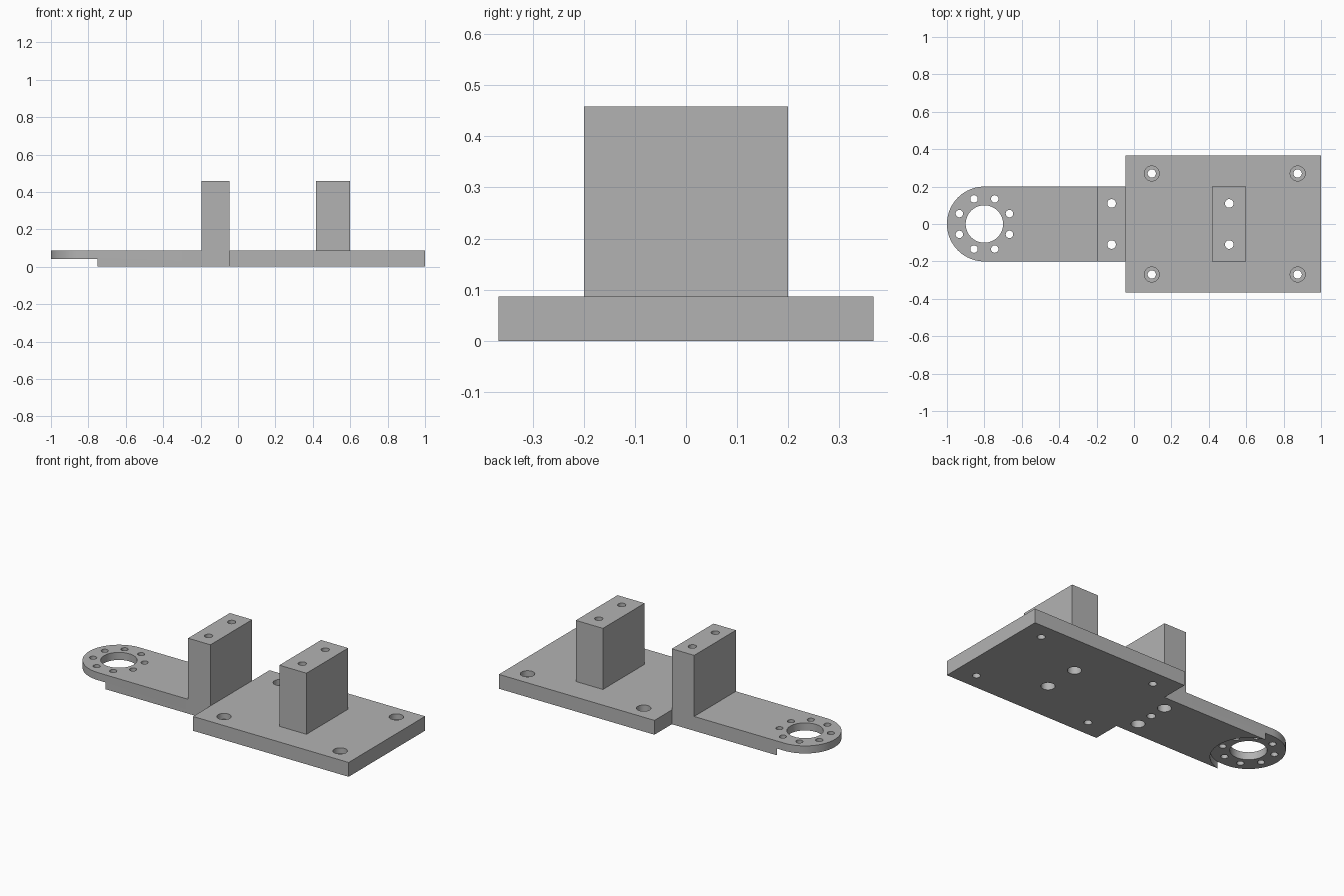
import bpy, bmesh, math
from mathutils import Vector

cube = bpy.data.objects.get("Cube")
if cube:
    bpy.data.objects.remove(cube, do_unlink=True)

THICK, TOP, ARM_HALF = 0.087, 0.458, 0.2
RING_X = -0.8
EPS = 0.02

grey = bpy.data.materials.new("matte grey")
grey.use_nodes = True
colour = (0.45, 0.45, 0.45, 1)
grey.diffuse_color = colour
grey.node_tree.nodes["Principled BSDF"].inputs["Base Color"].default_value = colour


def finish(name, bm):
    bmesh.ops.recalc_face_normals(bm, faces=bm.faces)
    mesh = bpy.data.meshes.new(name)
    bm.to_mesh(mesh)
    bm.free()
    mesh.materials.append(grey)
    obj = bpy.data.objects.new(name, mesh)
    bpy.context.collection.objects.link(obj)
    return obj


def prism(name, outline, z0, z1):
    bm = bmesh.new()
    face = bm.faces.new([bm.verts.new((x, y, z0)) for x, y in outline])
    up = bmesh.ops.extrude_face_region(bm, geom=[face])["geom"]
    bmesh.ops.translate(bm, vec=(0, 0, z1 - z0),
                        verts=[v for v in up if isinstance(v, bmesh.types.BMVert)])
    return finish(name, bm)


def block(name, x0, x1, half, z0, z1):
    return prism(name, [(x0, -half), (x1, -half), (x1, half), (x0, half)], z0, z1)


def stepped_pin(bm, x, y, steps, sides=40):
    """Closed turned pin from (radius, height) steps, bottom to top."""
    rings = []
    for r, z in steps:
        angles = [math.tau * i / sides for i in range(sides)]
        rings.append([bm.verts.new(Vector((x + r * math.cos(a), y + r * math.sin(a), z)))
                      for a in angles])
    for low, high in zip(rings, rings[1:]):
        for i in range(sides):
            j = (i + 1) % sides
            bm.faces.new((low[i], low[j], high[j], high[i]))
    bm.faces.new(rings[0][::-1])
    bm.faces.new(rings[-1])


def combine(body, tool, operation):
    mod = body.modifiers.new(tool.name, "BOOLEAN")
    mod.operation, mod.solver, mod.object = operation, "EXACT", tool
    bpy.context.view_layer.objects.active = body
    bpy.ops.object.modifier_apply(modifier=mod.name)
    bpy.data.objects.remove(tool, do_unlink=True)


# Base plate, rear post, arm with rounded end, and arm post
body = block("mounting_bracket", -0.045, 1, 0.367, 0, THICK)
arc = [math.pi / 2 + math.pi * i / 40 for i in range(41)]
arm_outline = [(RING_X + ARM_HALF * math.cos(a), ARM_HALF * math.sin(a)) for a in arc]
arm_outline += [(0.02, -ARM_HALF), (0.02, ARM_HALF)]
combine(body, prism("arm", arm_outline, 0, THICK), "UNION")
combine(body, block("arm_post", -0.195, -0.045, ARM_HALF, EPS, TOP), "UNION")
combine(body, block("plate_post", 0.418, 0.6, ARM_HALF, EPS, TOP), "UNION")

# Round recess under the arm end
bm = bmesh.new()
stepped_pin(bm, RING_X, 0, [(0.206, -EPS), (0.206, 0.041)], 80)
combine(body, finish("recess_cutter", bm), "DIFFERENCE")

# All drilled holes
bm = bmesh.new()
stepped_pin(bm, RING_X, 0, [(0.1, -EPS), (0.1, THICK + EPS)], 64)
for i in range(8):
    a = math.tau * (i + 0.5) / 8
    stepped_pin(bm, RING_X + 0.145 * math.cos(a), 0.145 * math.sin(a),
                [(0.02, -EPS), (0.02, THICK + EPS)], 24)
for side in (-1, 1):
    for x in (0.095, 0.875):  # plate corners, counterbored from above
        stepped_pin(bm, x, side * 0.27, [(0.022, -EPS), (0.022, 0.052),
                                         (0.04, 0.052), (0.04, THICK + EPS)])
    for x in (-0.12, 0.509):  # posts, counterbored from below
        stepped_pin(bm, x, side * 0.11, [(0.038, -EPS), (0.038, 0.09),
                                         (0.023, 0.09), (0.023, TOP + EPS)])
stepped_pin(bm, -0.12, 0, [(0.024, -EPS), (0.024, 0.1)])
combine(body, finish("hole_cutter", bm), "DIFFERENCE")

# Smooth the round walls, keep machined edges sharp
bpy.ops.object.select_all(action="DESELECT")
body.select_set(True)
bpy.context.view_layer.objects.active = body
bpy.ops.object.shade_smooth_by_angle(angle=math.radians(30))
